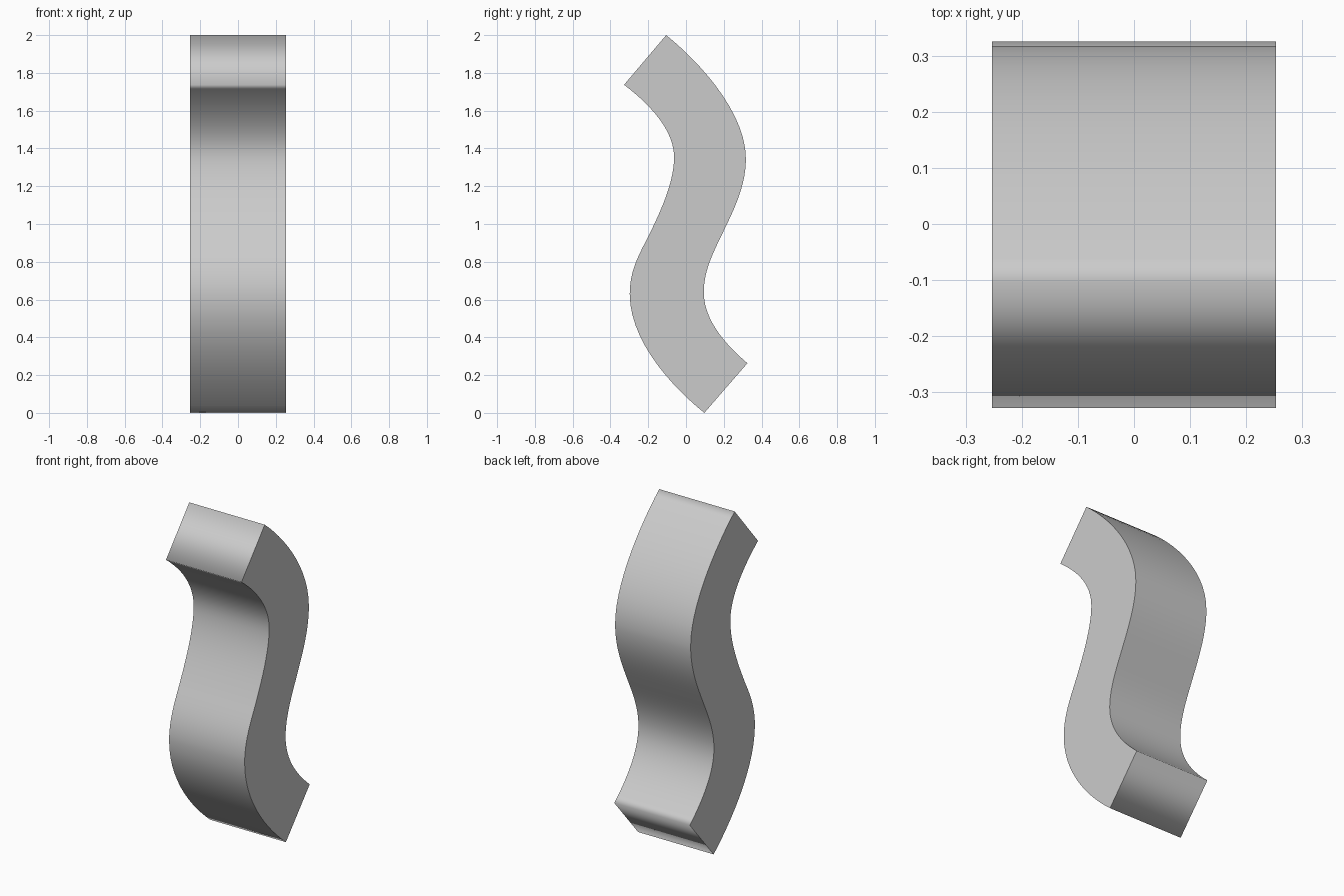
import bpy, bmesh
from mathutils import Vector
from mathutils.geometry import interpolate_bezier

if "Cube" in bpy.data.objects:
    bpy.data.objects.remove(bpy.data.objects["Cube"])

HALF_WIDTH = 0.253
STEPS = 14

# Bezier knots in (y, z): point, handle direction, handle lengths in / out
right_edge = [
    ((-0.105, 2.0), (0.78, -0.63), 0.0, 0.24),
    ((0.317, 1.345), (0.0, -1.0), 0.24, 0.14),
    ((0.205, 0.975), (-0.43, -0.90), 0.12, 0.12),
    ((0.094, 0.64), (0.0, -1.0), 0.12, 0.15),
    ((0.325, 0.263), (0.76, -0.65), 0.15, 0.0),
]
left_edge = [
    ((0.097, 0.0), (-0.78, 0.63), 0.0, 0.24),
    ((-0.298, 0.63), (0.0, 1.0), 0.24, 0.14),
    ((-0.182, 0.97), (0.43, 0.90), 0.12, 0.12),
    ((-0.063, 1.355), (0.0, 1.0), 0.13, 0.15),
    ((-0.328, 1.737), (-0.80, 0.60), 0.15, 0.0),
]


def sample(knots):
    pts = []
    for (a, da, _, out), (b, db, inn, _) in zip(knots, knots[1:]):
        a, da, b, db = Vector(a), Vector(da), Vector(b), Vector(db)
        seg = interpolate_bezier(a, a + da * out, b - db * inn, b, STEPS)
        pts += seg[:-1]
    return pts + [Vector(knots[-1][0])]


# S-shaped profile extruded along x
outline = sample(right_edge) + sample(left_edge)
bm = bmesh.new()
near, far = ([bm.verts.new((x, p[0], p[1])) for p in outline]
             for x in (-HALF_WIDTH, HALF_WIDTH))
n = len(outline)
for i in range(n):
    j = (i + 1) % n
    bm.faces.new((near[i], near[j], far[j], far[i])).smooth = True
sides = [bm.faces.new(near), bm.faces.new(far)]
bmesh.ops.recalc_face_normals(bm, faces=bm.faces)

# Keep the flat side outlines crisp; the wall runs smoothly around the ends
for f in sides:
    for e in f.edges:
        e.smooth = False

mesh = bpy.data.meshes.new("s_curve_block")
bm.to_mesh(mesh)
bm.free()
obj = bpy.data.objects.new("s_curve_block", mesh)
bpy.context.collection.objects.link(obj)
